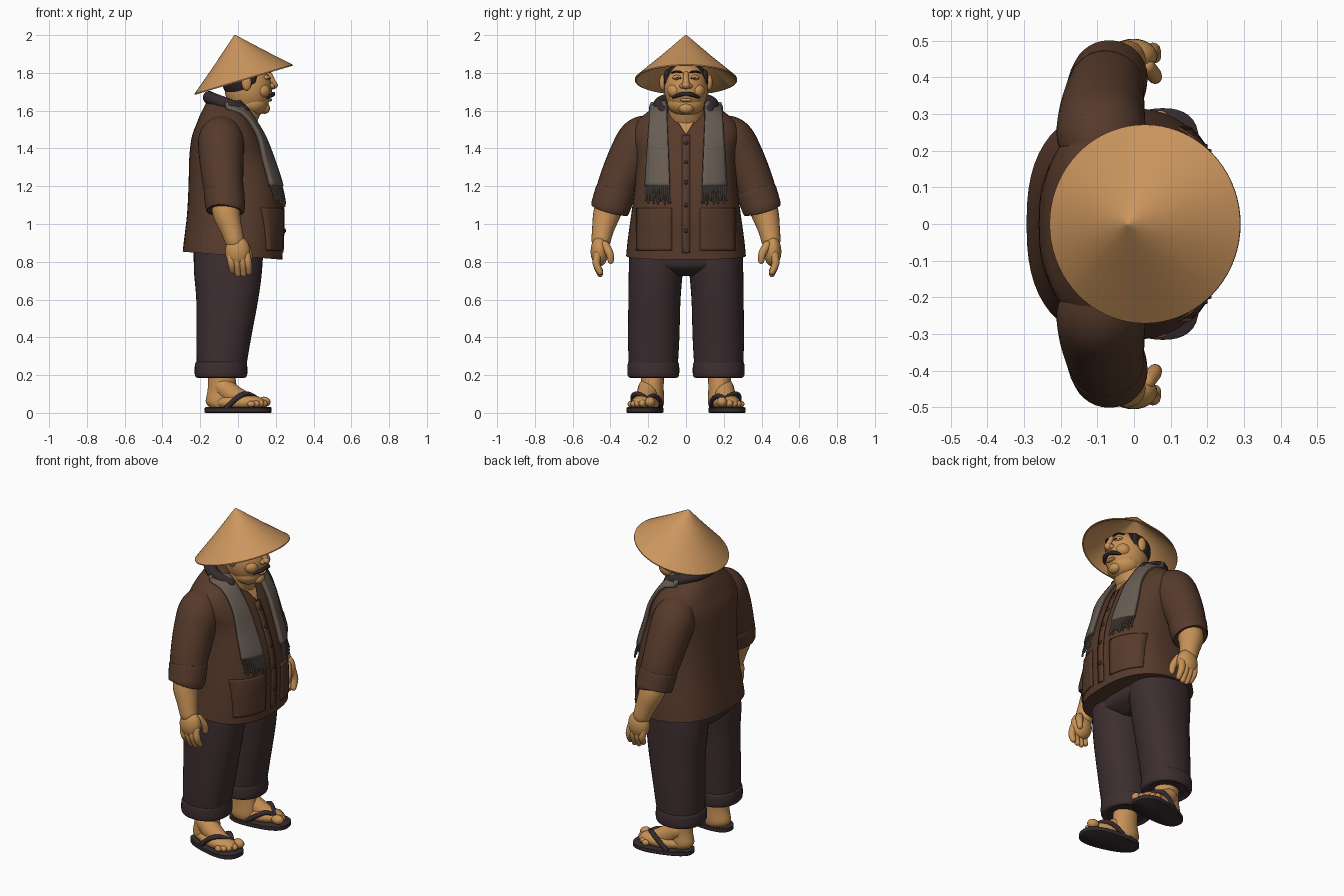
import bpy, bmesh, math, random
from mathutils import Vector, Matrix

if "Cube" in bpy.data.objects:
    bpy.data.objects.remove(bpy.data.objects["Cube"])

random.seed(4)


def material(name, r, g, b):
    m = bpy.data.materials.new(name)
    m.diffuse_color = [(c / 255 / 12.92 if c < 11 else ((c / 255 + .055) / 1.055) ** 2.4) for c in (r, g, b)] + [1]
    m.use_nodes = True
    m.node_tree.nodes["Principled BSDF"].inputs["Base Color"].default_value = m.diffuse_color
    return m


SKIN = material("tan skin", 200, 146, 86)
STRAW = material("straw", 204, 150, 94)
JACKET = material("brown cloth", 86, 58, 43)
TROUSER = material("plum brown cloth", 61, 46, 48)
SCARF = material("grey scarf cloth", 103, 92, 83)
DARK = material("dark plum", 54, 43, 46)
HAIR = material("dark hair", 46, 36, 36)
BUTTON = material("dark brown button", 62, 42, 33)


def finish(name, bm, mat, mirror=False, M=None):
    bmesh.ops.recalc_face_normals(bm, faces=bm.faces[:])
    if M:
        bm.transform(M)
    me = bpy.data.meshes.new(name)
    bm.to_mesh(me)
    bm.free()
    me.materials.append(mat)
    ob = bpy.data.objects.new(name, me)
    bpy.context.collection.objects.link(ob)
    if mirror:
        mod = ob.modifiers.new("mirror", 'MIRROR')
        mod.use_axis = (False, True, False)
        mod.use_mirror_merge = False
    return ob


def smooth(rows, n=5):
    """Catmull-Rom through rows of numbers."""
    out = []
    for i in range(len(rows) - 1):
        a, b, c, d = rows[max(i - 1, 0)], rows[i], rows[i + 1], rows[min(i + 2, len(rows) - 1)]
        for k in range(n):
            t = k / n
            out.append(tuple(.5 * (2 * q + (r - p) * t + (2 * p - 5 * q + 4 * r - s) * t * t
                                   + (3 * q - p - 3 * r + s) * t ** 3) for p, q, r, s in zip(a, b, c, d)))
    return out + [tuple(rows[-1])]


def skin_rings(rings):
    bm = bmesh.new()
    vs = [[bm.verts.new(p) for p in ring] for ring in rings]
    n = len(vs[0])
    for a, b in zip(vs, vs[1:]):
        for i in range(n):
            bm.faces.new((a[i], a[(i + 1) % n], b[(i + 1) % n], b[i]))
    bm.faces.new(vs[0])
    bm.faces.new(vs[-1])
    return bm


def sgnpow(v, e):
    return math.copysign(abs(v) ** e, v)


def loft(name, rows, mat, mirror=False, n=2.0, sides=40, M=None):
    """Horizontal rings: z, centre x, centre y, radius x, radius y."""
    ang = [2 * math.pi * i / sides for i in range(sides)]
    rings = [[(cx + rx * sgnpow(math.cos(a), 2 / n), cy + ry * sgnpow(math.sin(a), 2 / n), z) for a in ang]
             for z, cx, cy, rx, ry in rows]
    return finish(name, skin_rings(rings), mat, mirror, M)


def tube(name, pts, mat, mirror=False, sides=16, rounded=True, M=None):
    """Round tube through x, y, z, radius points."""
    p = smooth(pts)
    c = [Vector(q[:3]) for q in p]
    r = [q[3] for q in p]
    ref = Vector((0, 0, 1)) if abs((c[-1] - c[0]).normalized().x) > .7 else Vector((1, 0, 0))
    tan = [(c[min(i + 1, len(c) - 1)] - c[max(i - 1, 0)]).normalized() for i in range(len(c))]
    st = list(zip(c, r, tan))
    if rounded:
        caps = [(math.sin(a), math.cos(a)) for a in (.5, 1.0, 1.45)]
        st = ([(c[0] - tan[0] * r[0] * s, r[0] * k, tan[0]) for s, k in reversed(caps)] + st
              + [(c[-1] + tan[-1] * r[-1] * s, r[-1] * k, tan[-1]) for s, k in caps])
    rings = []
    for o, rad, t in st:
        u = (ref - t * ref.dot(t)).normalized()
        v = t.cross(u)
        rings.append([o + (u * math.cos(a) + v * math.sin(a)) * rad
                      for a in (2 * math.pi * i / sides for i in range(sides))])
    return finish(name, skin_rings(rings), mat, mirror, M)


def ball(name, c, r, mat, mirror=False, M=None, seg=28):
    bm = bmesh.new()
    bmesh.ops.create_uvsphere(bm, u_segments=seg, v_segments=seg // 2, radius=1)
    bm.transform(Matrix.Translation(c) @ Matrix.Diagonal((*r, 1)))
    return finish(name, bm, mat, mirror, M)


# jacket body: z, front x, back x, half width
TORSO = smooth([(.83, .235, -.293, .317), (.92, .237, -.285, .308), (1.05, .24, -.27, .29), (1.2, .222, -.262, .272),
                (1.35, .175, -.258, .264), (1.46, .13, -.245, .285), (1.53, .09, -.22, .27), (1.58, .06, -.2, .22),
                (1.62, .035, -.18, .165), (1.65, .02, -.165, .12)])


def front_x(y, z):
    for a, b in zip(TORSO, TORSO[1:]):
        if a[0] <= z <= b[0]:
            break
    t = min(max((z - a[0]) / (b[0] - a[0]), 0), 1)
    f, k, w = (a[i] + (b[i] - a[i]) * t for i in (1, 2, 3))
    return (f + k) / 2 + (f - k) / 2 * max(1 - abs(y / w) ** 2.5, 0) ** .4


def patch(name, z0, z1, y0, y1, off, thick, mat, mirror=False, nz=18, ny=8):
    """Cloth panel lying on the chest; y0 and y1 are functions of z."""
    bm = bmesh.new()
    g = []
    for i in range(nz + 1):
        z = z0 + (z1 - z0) * i / nz
        ys = [y0(z) + (y1(z) - y0(z)) * j / ny for j in range(ny + 1)]
        g.append([bm.verts.new((front_x(y, z) + off, y, z)) for y in ys])
    for a, b in zip(g, g[1:]):
        for j in range(ny):
            bm.faces.new((a[j], a[j + 1], b[j + 1], b[j]))
    ob = finish(name, bm, mat, mirror)
    s = ob.modifiers.new("thickness", 'SOLIDIFY')
    s.thickness, s.offset = thick, 0
    return ob


jacket = loft("jacket_body", [(z, (f + b) / 2, 0, (f - b) / 2, w) for z, f, b, w in TORSO], JACKET, n=2.5, sides=56)
for v in jacket.data.vertices:  # hem drops toward the front
    v.co.z -= .08 * v.co.x * max(0, 1 - (v.co.z - .83) / .1)
patch("jacket_placket", .815, 1.47, lambda z: -.022, lambda z: .022, .003, .008, JACKET, ny=2)
patch("jacket_pocket", .86, 1.085, lambda z: .075, lambda z: .262, .003, .009, JACKET, True)
patch("neck_opening", 1.475, 1.63, lambda z: -(z - 1.47) * .6, lambda z: (z - 1.47) * .6, .005, .008, SKIN)
for z in (.965, 1.1, 1.22, 1.33, 1.43):
    ball("jacket_button", (front_x(0, z) + .008, 0, z), (.007, .012, .012), BUTTON, seg=12)

# sleeves and rolled cuffs
tube("sleeve", [(-.09, .17, 1.5, .09), (-.09, .235, 1.45, .12), (-.088, .292, 1.355, .118), (-.08, .354, 1.222, .108),
                (-.068, .39, 1.12, .1), (-.065, .405, 1.078, .097)], JACKET, True, 32, False)
tube("sleeve_cuff", [(-.076, .371, 1.178, .1), (-.075, .374, 1.168, .107), (-.068, .395, 1.105, .105),
                     (-.065, .405, 1.078, .102), (-.065, .407, 1.072, .094)], JACKET, True, 32, False)

# forearms and hands
tube("forearm", [(-.068, .395, 1.12, .075), (-.06, .42, 1.05, .072), (-.035, .44, .97, .058), (-.018, .45, .91, .051)],
     SKIN, True, 24)
ball("palm", (-.002, .458, .855), (.066, .047, .08), SKIN, True)
for i in range(4):
    x = -.042 + .029 * i
    low = (.752, .735, .735, .745)[i]
    tube("finger", [(x, .468, .84, .021), (x + .008, .474, .79, .02), (x + .013, .455, low, .016)], SKIN, True, 12)
tube("thumb", [(.035, .43, .89, .022), (.055, .405, .845, .021), (.058, .398, .805, .016)], SKIN, True, 12)

# trousers
loft("trouser_hips", smooth([(.725, -.05, 0, .1, .12), (.76, -.05, 0, .16, .25), (.8, -.052, 0, .182, .297),
                             (.9, -.05, 0, .185, .29)]), TROUSER, n=2.3)
loft("trouser_leg", smooth([(.195, -.088, .173, .122, .122), (.26, -.086, .173, .132, .13), (.4, -.075, .171, .145, .136),
                            (.6, -.057, .167, .164, .138), (.75, -.053, .16, .18, .143), (.85, -.05, .155, .18, .145)]),
     TROUSER, True, n=2.2)
loft("trouser_cuff", smooth([(.2, -.09, .173, .1, .1), (.186, -.09, .173, .124, .123), (.2, -.09, .173, .138, .136),
                             (.245, -.09, .173, .139, .137), (.268, -.089, .173, .134, .132),
                             (.264, -.088, .173, .12, .12)]), TROUSER, True, n=2.2)

# feet and sandals, built straight then turned outward
F = Matrix.Translation((0, .212, 0)) @ Matrix.Rotation(math.radians(11), 4, 'Z')
loft("ankle", smooth([(.03, -.08, .178, .07, .055), (.06, -.085, .178, .086, .062), (.13, -.083, .178, .077, .06),
                      (.24, -.09, .178, .07, .062)]), SKIN, True)
ball("foot", (.005, 0, .055), (.14, .072, .045), SKIN, True, F)
tube("instep", [(-.08, 0, .135, .055), (-.02, 0, .09, .055), (.08, 0, .048, .04)], SKIN, True, 20, True, F)
for u, v, r in ((.13, -.048, .028), (.133, -.008, .02), (.12, .021, .019), (.104, .045, .018), (.084, .066, .017)):
    ball("toe", (u, v, .03 + r), (r * 1.3, r, r), SKIN, True, F, 14)
sole = loft("sandal_sole", [(0, 0, 0, .174, .084), (.004, 0, 0, .179, .089), (.026, 0, 0, .179, .089),
                            (.03, 0, 0, .174, .084)], DARK, True, n=2.5)
for v in sole.data.vertices:  # narrower heel
    v.co.y *= 1 + .8 * v.co.x
sole.data.transform(F)
tube("sandal_strap_outer", [(.1, -.028, .075, .012), (.06, .03, .1, .013), (.02, .065, .088, .014),
                            (-.045, .074, .03, .014)], DARK, True, 10, True, F)
tube("sandal_strap_inner", [(.1, -.028, .075, .012), (.06, -.052, .09, .013), (.015, -.073, .072, .014),
                            (-.045, -.07, .03, .014)], DARK, True, 10, True, F)
tube("sandal_toe_post", [(.104, -.028, .03, .009), (.102, -.028, .078, .009)], DARK, True, 10, True, F)

# neck and head
tube("neck", [(-.04, 0, 1.48, .095), (.01, 0, 1.57, .095), (.045, 0, 1.66, .095)], SKIN, False, 28)
ball("head", (.055, 0, 1.715), (.125, .115, .142), SKIN, seg=36)
ball("jowls", (.075, 0, 1.638), (.086, .099, .068), SKIN)
ball("cheek", (.125, .058, 1.705), (.045, .042, .04), SKIN, True)
ball("nose", (.183, 0, 1.735), (.028, .024, .022), SKIN)
ball("nostril", (.177, .02, 1.73), (.018, .014, .014), SKIN, True, seg=16)
tube("nose_bridge", [(.165, 0, 1.795, .014), (.185, 0, 1.745, .018)], SKIN)
ball("eyelid", (.148, .046, 1.775), (.022, .025, .014), SKIN, True)
tube("eye_line", [(.17, .028, 1.771, .003), (.17, .046, 1.774, .003), (.157, .066, 1.771, .003)], HAIR, True, 8)
tube("eyebrow", [(.169, .024, 1.803, .005), (.157, .052, 1.808, .006), (.137, .076, 1.8, .004)], HAIR, True, 8)
tube("moustache", [(.188, 0, 1.69, .009), (.183, .03, 1.685, .012), (.164, .06, 1.674, .008), (.155, .07, 1.668, .004)],
     HAIR, True, 10)
ball("lip", (.168, 0, 1.657), (.013, .033, .009), SKIN)
ball("chin", (.14, 0, 1.613), (.03, .04, .03), SKIN)
ball("ear", (.045, .124, 1.748), (.026, .017, .042), SKIN, True)
ball("hair", (.033, 0, 1.752), (.116, .122, .108), HAIR, seg=36)
ball("sideburn", (.075, .1, 1.775), (.022, .018, .045), HAIR, True, seg=16)

# tilted conical hat with hollow inside
H = Matrix.Translation((.03, 0, 1.765)) @ Matrix.Rotation(math.radians(-16.6), 4, 'Y')
loft("straw_hat", [(.24, .022, 0, .001, .001), (.235, .0215, 0, .008, .008), (.118, .011, 0, .137, .137),
                   (.002, 0, 0, .271, .271), (-.004, 0, 0, .271, .271), (-.004, 0, 0, .264, .264),
                   (.11, .01, 0, .133, .133), (.222, .02, 0, .001, .001)], STRAW, sides=72, M=H)

# scarf over the shoulders with fringes
tube("scarf_neck", [(.03, .12, 1.6, .03), (-.06, .14, 1.635, .033), (-.13, .09, 1.66, .034), (-.15, .04, 1.668, .034),
                    (-.152, 0, 1.67, .034)], DARK, True, 16)
patch("scarf_end", 1.2, 1.645, lambda z: .085 + .04 * (z - 1.2), lambda z: .213 - .06 * (z - 1.2), .014, .022, SCARF,
      True, 24)
for i in range(12):
    y = .09 + .0108 * i
    end = 1.115 + random.uniform(-.012, .02)
    tube("scarf_fringe", [(front_x(y, 1.21) + .014, y, 1.21, .006), (front_x(y, 1.16) + .018, y, 1.16, .005),
                          (front_x(y, end) + .02, y + random.uniform(-.007, .007), end, .005)], SCARF, True, 8)

# smooth shading with sharp edges kept
for ob in bpy.data.objects:
    ob.select_set(True)
bpy.context.view_layer.objects.active = jacket
bpy.ops.object.shade_smooth_by_angle(angle=math.radians(40))
